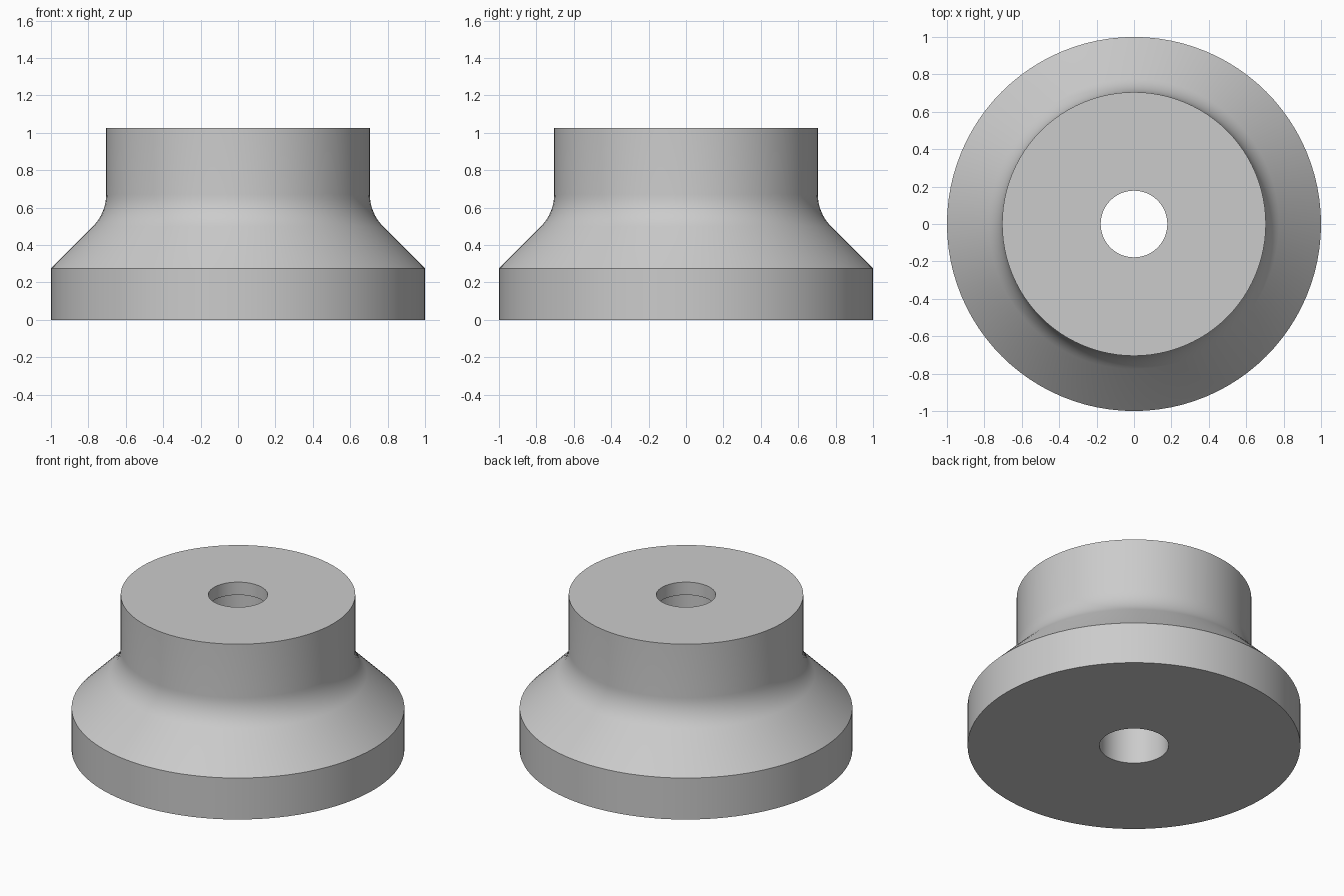
import bpy, bmesh
from math import sin, cos, tan, pi, radians

cube = bpy.data.objects.get("Cube")
if cube:
    bpy.data.objects.remove(cube)

SEGMENTS = 96
BASE_R, NECK_R = 1.0, 0.705
RIM_Z, TOP_Z = 0.275, 1.025
BORE_R, LIP_R, LIP_Z = 0.208, 0.178, 0.94

# Plain grey material
grey = bpy.data.materials.new("plain grey")
grey.use_nodes = True
colour = (0.6, 0.6, 0.6, 1)
grey.diffuse_color = colour
grey.node_tree.nodes["Principled BSDF"].inputs["Base Color"].default_value = colour

# Fillet tangent to the 45 degree shoulder and the upright neck
tangent = 0.1
radius = tangent / tan(pi / 8)
centre_z = RIM_Z + BASE_R - NECK_R + tangent
fillet = []
for i in range(9):
    a = pi / 4 * (1 - i / 8)
    fillet.append((NECK_R + radius * (1 - cos(a)), centre_z - radius * sin(a)))

# Closed section: stepped bore, foot, shoulder, neck
profile = [(BORE_R, 0), (BASE_R, 0), (BASE_R, RIM_Z), *fillet,
           (NECK_R, TOP_Z), (LIP_R, TOP_Z), (LIP_R, LIP_Z), (BORE_R, LIP_Z)]

# Revolve the section around z
bm = bmesh.new()
verts = [bm.verts.new((r, 0, z)) for r, z in profile]
edges = [bm.edges.new((v, verts[(i + 1) % len(verts)])) for i, v in enumerate(verts)]
bmesh.ops.spin(bm, geom=verts + edges, cent=(0, 0, 0), axis=(0, 0, 1),
               angle=2 * pi, steps=SEGMENTS, use_duplicate=False)
bmesh.ops.remove_doubles(bm, verts=bm.verts[:], dist=0.0001)
bmesh.ops.recalc_face_normals(bm, faces=bm.faces[:])
mesh = bpy.data.meshes.new("flanged_collar")
bm.to_mesh(mesh)
bm.free()
mesh.materials.append(grey)

collar = bpy.data.objects.new("flanged_collar", mesh)
bpy.context.collection.objects.link(collar)
bpy.ops.object.select_all(action='DESELECT')
collar.select_set(True)
bpy.context.view_layer.objects.active = collar
bpy.ops.object.shade_smooth_by_angle(angle=radians(30))
